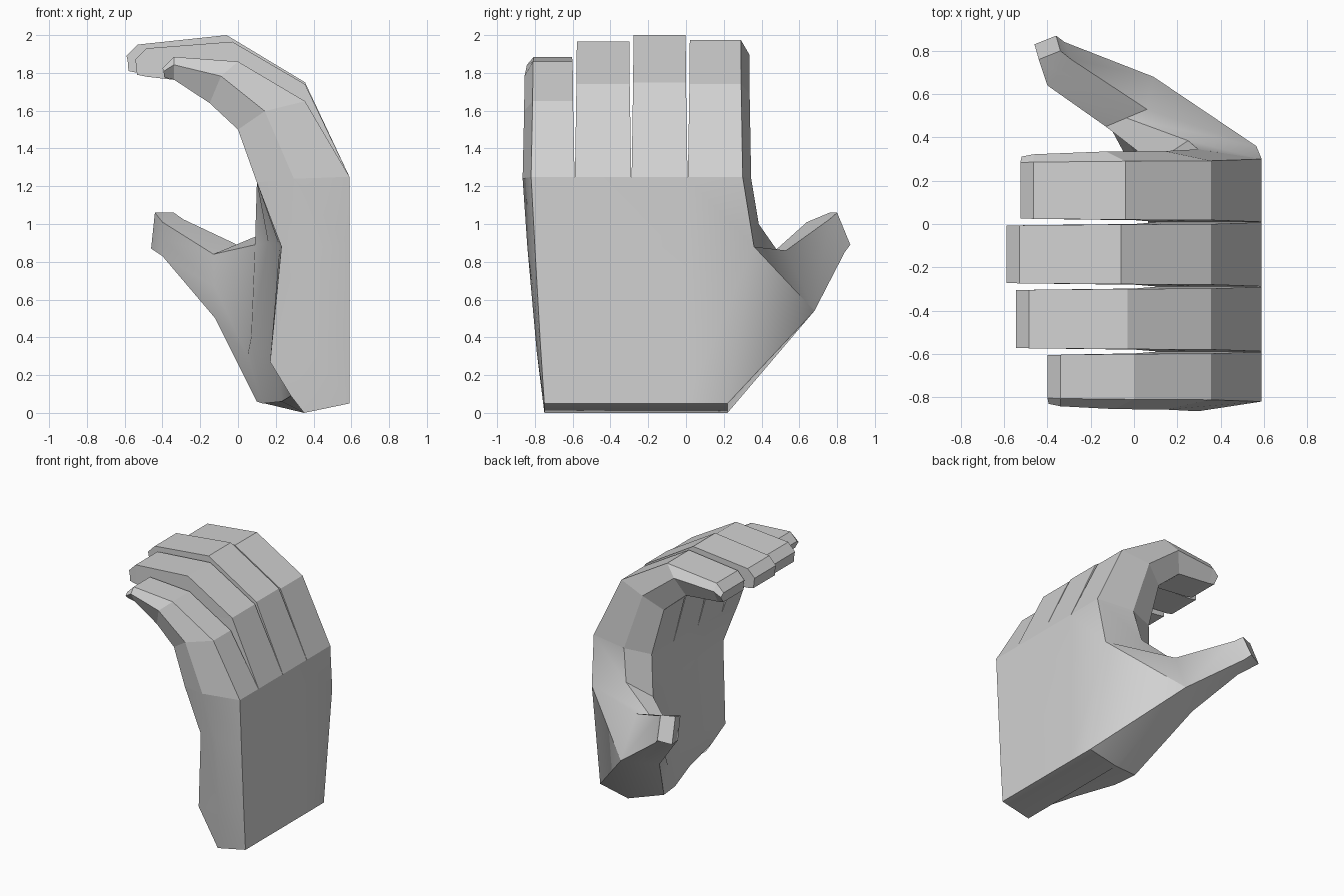
import bpy, bmesh, math
from mathutils import Vector

old = bpy.data.objects.get("Cube")
if old:
    bpy.data.objects.remove(old, do_unlink=True)

grey = bpy.data.materials.new("plain_grey")
grey.use_nodes = True
grey.diffuse_color = (0.64, 0.64, 0.64, 1)
grey.node_tree.nodes["Principled BSDF"].inputs["Base Color"].default_value = grey.diffuse_color


def add_ring(bm, points):
    return [bm.verts.new(p) for p in points]


def bridge(bm, a, b, skip=()):
    """Join two rings with quads, leaving out the listed columns."""
    n = len(a)
    for i in range(n):
        if i not in skip:
            j = (i + 1) % n
            bm.faces.new((a[i], a[j], b[j], b[i]))


def finish(bm, name):
    bmesh.ops.recalc_face_normals(bm, faces=bm.faces[:])
    mesh = bpy.data.meshes.new(name)
    bm.to_mesh(mesh)
    bm.free()
    mesh.materials.append(grey)
    bpy.context.collection.objects.link(bpy.data.objects.new(name, mesh))


# Palm: rings from wrist to knuckles, running round from the back's -y edge
bm = bmesh.new()
wrist = [(.59, -.75, .05), (.35, -.75, 0), (.28, -.72, .09), (.23, -.38, .06), (.13, -.05, .05),
         (.1, .13, .06), (.35, .22, 0), (.59, .22, .05), (.59, 0, .05)]
heel = [(.59, -.77, .35), (.4, -.79, .32), (.17, -.73, .27), (.21, -.45, .3), (.07, -.05, .4),
        (.05, .15, .3), None, None, (.59, 0, .35)]
web = [(.59, -.8, .88), (.4, -.84, .88), (.23, -.79, .88), (.22, -.45, .88), (.16, -.05, .9),
       (.09, .28, .89), (.25, .385, 1), (.565, .36, .88), (.59, 0, .88)]
knuckle = [(.59, -.82, 1.25), (.296, -.865, 1.24), (.1, -.802, 1.22), (.1, -.45, 1.22),
           (.1, -.05, 1.22), (.1, .282, 1.22), (.296, .345, 1.24), (.59, .3, 1.25), (.59, 0, 1.25)]
w, t, k = [add_ring(bm, r) for r in (wrist, web, knuckle)]
h = [p and bm.verts.new(p) for p in heel]
# columns 5 to 7 stay open: the thumb grows there, and one face closes the back
for a, b in ((w, h), (h, t)):
    bridge(bm, a, b, skip=(5, 6, 7))
bridge(bm, t, k)
bm.faces.new((w[7], w[8], h[8], t[8], t[7]))
bm.faces.new((w[7], w[8], w[0], w[1], w[6]))
bm.faces.new(w[1:7])
bm.faces.new(k)

# Thumb: four corners per section, with a point halfway along three sides
sections = [
    [(.09, .68, .54), (.06, .53, .86), (-.13, .45, .84), (-.12, .5, .5)],
    [(-.32, .84, .85), (-.29, .76, 1.025), (-.4, .64, 1.01), (-.4, .67, .83)],
    [(-.36, .87, .89), (-.34, .8, 1.06), (-.44, .76, 1.06), (-.46, .83, .87)],
]
root = [w[7], t[7], t[6], t[5], h[5], w[5], w[6]]
last = root
for corners in sections:
    a, b, c, d = map(Vector, corners)
    ring = add_ring(bm, [a, b, (b + c) / 2, c, (c + d) / 2, d, (d + a) / 2])
    if last is root:
        bridge(bm, root, ring, skip=(0,))
        bm.faces.new((root[0], root[1], ring[0]))
        bm.faces.new((root[1], ring[1], ring[0]))
    else:
        bridge(bm, last, ring)
    last = ring
bm.faces.new(last)

# Soft shading with sharp creases, except where the back flows into the thumb
for f in bm.faces:
    f.smooth = True
bmesh.ops.recalc_face_normals(bm, faces=bm.faces[:])
for e in bm.edges:
    e.smooth = e.calc_face_angle(0) < math.radians(35)
bm.edges.get((w[7], t[7])).smooth = True
finish(bm, "palm_and_thumb")


# Fingers: six-sided sections following an outer and an inner curve
def finger(name, y0, y1, bulge0, bulge1, outer, inner):
    bm = bmesh.new()
    last = None
    for i, (o, n) in enumerate(zip(outer, inner)):
        narrow = (0, .008, .01, .014, .016)[i]
        swell = (1, 1, 1, .8, .6)[i]
        a, b = y0 + narrow, y1 - narrow
        b0, b1 = bulge0 * swell, bulge1 * swell
        rx, rz = o[0] * .4 + n[0] * .6, o[1] * .65 + n[1] * .35
        in0, in1 = a + b0 * .4, b - b1 * .4
        ring = add_ring(bm, [
            (o[0], a, o[1]), (rx, a - b0, rz), (n[0], in0, n[1]),
            (n[0], in1, n[1]), (rx, b + b1, rz), (o[0], b, o[1])])
        if last:
            bridge(bm, last, ring)
        else:
            bm.faces.new(ring)
        last = ring
    bm.faces.new(last)
    finish(bm, name)


# name, y range, side bulges, second knuckle z, third knuckle, tip x, tip z
fingers = [
    ("index_finger", .01, .3, 0, .045, 1.74, (-.04, 1.975), -.525, 1.93),
    ("middle_finger", -.288, .008, 0, 0, 1.75, (-.06, 2), -.59, 1.95),
    ("ring_finger", -.588, -.29, 0, 0, 1.74, (-.03, 1.965), -.545, 1.93),
    ("little_finger", -.82, -.59, .045, 0, 1.65, (0, 1.86), -.4, 1.885),
]
for name, y0, y1, b0, b1, z2, (x3, z3), tx, tz in fingers:
    thick = .12 if b0 else .15
    outer = [(.59, 1.25), (.355, z2), (x3, z3), (tx + .06, tz), (tx, tz - .06)]
    inner = [(.1, 1.22), (0, z2 - .15), (x3 - .15, z3 - .22),
             (tx + .06, tz - thick), (tx + .01, tz - thick + .01)]
    finger(name, y0, y1, b0, b1, outer, inner)
